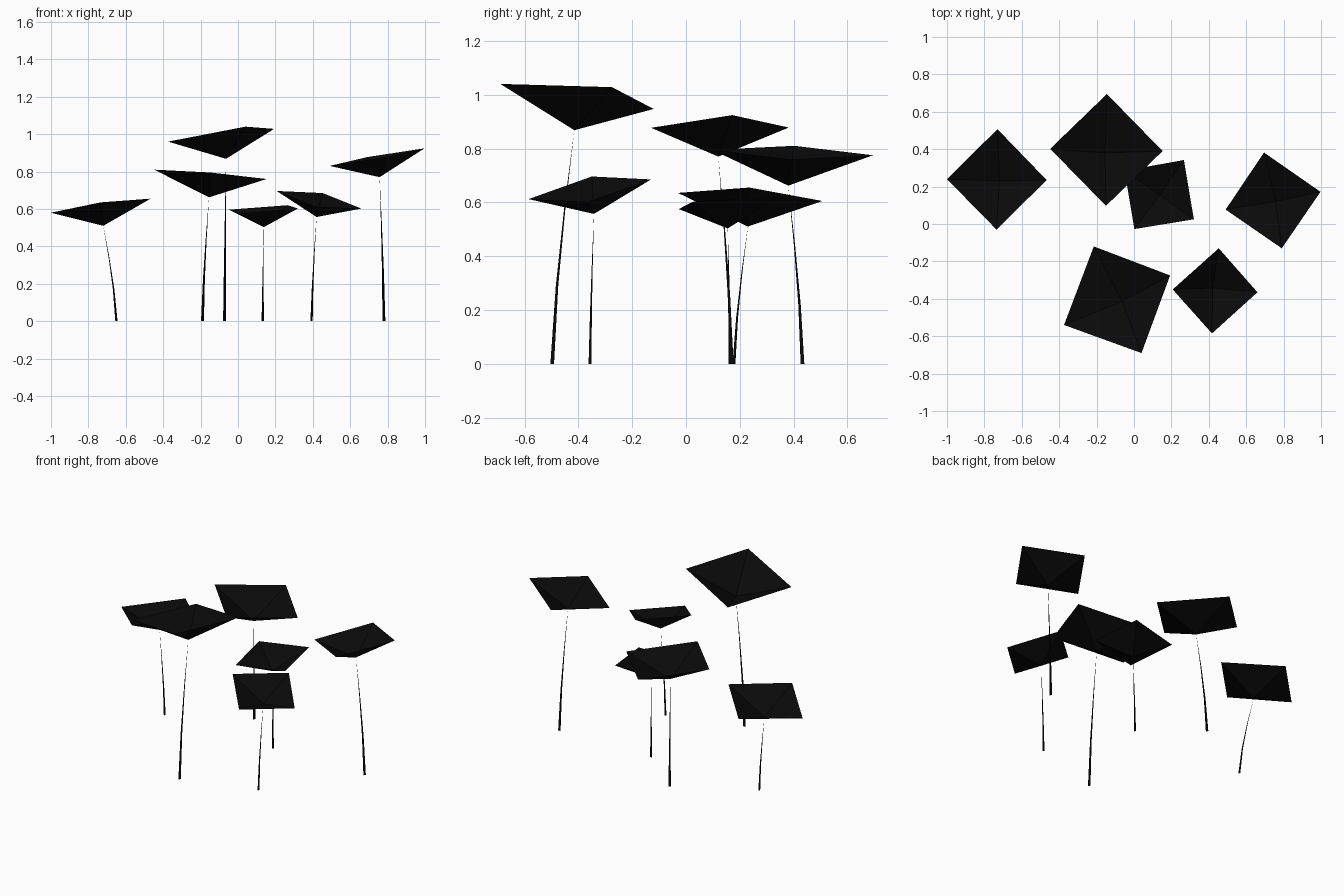
import bpy, bmesh, math
from mathutils import Vector

if "Cube" in bpy.data.objects:
    bpy.data.objects.remove(bpy.data.objects["Cube"])

mat = bpy.data.materials.new("dark")
mat.diffuse_color = (0.003, 0.003, 0.003, 1)
mat.use_nodes = True
mat.node_tree.nodes["Principled BSDF"].inputs["Base Color"].default_value = mat.diffuse_color


def finish(bm, name):
    me = bpy.data.meshes.new(name)
    bmesh.ops.recalc_face_normals(bm, faces=bm.faces)
    bm.to_mesh(me)
    bm.free()
    me.materials.append(mat)
    bpy.context.collection.objects.link(bpy.data.objects.new(name, me))


def flower_head(i, apex, corners):
    # open four-sided funnel with its point at the stem tip
    bm = bmesh.new()
    tip = bm.verts.new(apex)
    rim = [bm.verts.new(c) for c in corners]
    for k in range(4):
        bm.faces.new((tip, rim[k], rim[(k + 1) % 4]))
    finish(bm, f"flower_head_{i}")


def stem(i, base, apex, radius, sides=3, steps=3):
    # thin stem, gently bent and tapering to a point
    bm = bmesh.new()
    b, a = Vector((*base, 0)), Vector(apex)
    rings = []
    for s in range(steps):
        t = s / steps
        c = b + (a - b) * t ** 1.4
        c.z = a.z * t
        r = radius * (1 - t)
        rings.append([bm.verts.new(c + Vector((r * math.cos(q), r * math.sin(q), 0)))
                      for q in (2 * math.pi * k / sides + 0.5 for k in range(sides))])
    tip = bm.verts.new(a)
    for k in range(sides):
        n = (k + 1) % sides
        for lo, hi in zip(rings, rings[1:]):
            bm.faces.new((lo[k], lo[n], hi[n], hi[k]))
        bm.faces.new((rings[-1][k], rings[-1][n], tip))
    finish(bm, f"stem_{i}")


# stem base, funnel point, four rim corners, stem radius
flowers = [
    ((-.65, .18), (-.72, .23, .51),
     [(-1, .24, .58), (-.735, -.03, .635), (-.467, .235, .655), (-.73, .507, .605)], .007),
    ((-.19, .435), (-.155, .38, .662),
     [(-.448, .402, .81), (-.15, .097, .795), (.153, .39, .76), (-.145, .695, .775)], .009),
    ((-.072, -.495), (-.064, -.415, .868),
     [(-.374, -.54, .96), (.04, -.69, 1.04), (.193, -.275, 1.028), (-.215, -.12, .947)], .009),
    ((.78, .172), (.757, .12, .77),
     [(.49, .077, .83), (.79, -.13, .877), (.997, .172, .924), (.695, .382, .878)], .009),
    ((.132, .165), (.138, .155, .503),
     [(-.05, .285, .596), (.002, -.027, .575), (.32, .025, .602), (.267, .342, .62)], .007),
    ((.393, -.355), (.42, -.342, .557),
     [(.207, -.35, .696), (.417, -.585, .612), (.66, -.365, .602), (.453, -.13, .685)], .007),
]
for i, (base, apex, corners, r) in enumerate(flowers, 1):
    stem(i, base, apex, r)
    flower_head(i, apex, corners)
